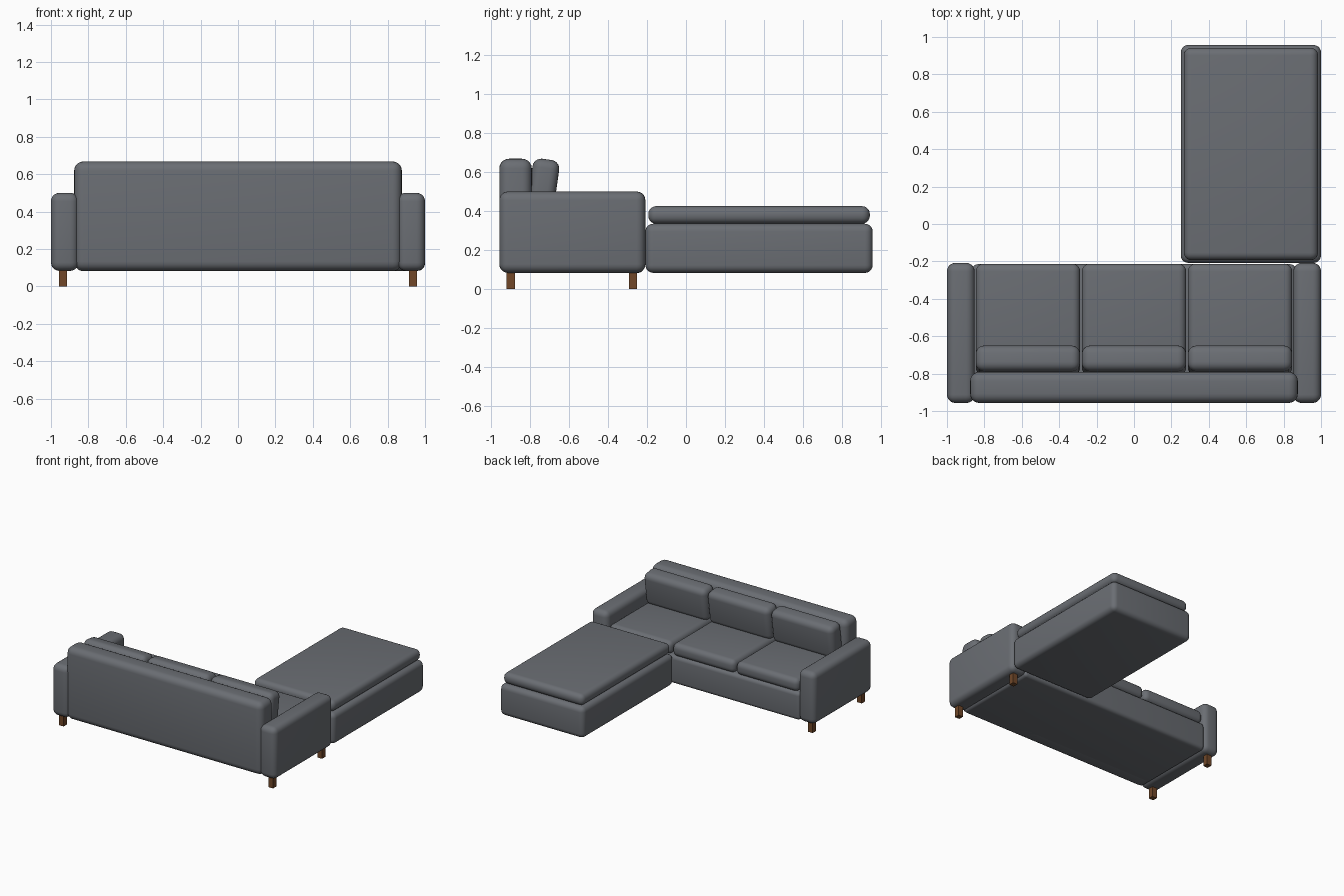
import bpy
import math

cube = bpy.data.objects.get("Cube")
if cube:
    bpy.data.objects.remove(cube, do_unlink=True)


def material(name, rgb):
    m = bpy.data.materials.new(name)
    m.use_nodes = True
    m.diffuse_color = (*rgb, 1)
    m.node_tree.nodes["Principled BSDF"].inputs["Base Color"].default_value = (*rgb, 1)
    return m


fabric = material("grey_fabric", (0.145, 0.155, 0.172))
wood = material("brown_wood", (0.165, 0.064, 0.022))


def block(name, xs, ys, zs, mat, radius=0, tilt=0):
    """Box between the given ranges, with rounded edges if radius is set."""
    spans = (xs, ys, zs)
    bpy.ops.mesh.primitive_cube_add(size=1, location=[(a + b) / 2 for a, b in spans])
    ob = bpy.context.object
    ob.name = name
    ob.data.name = name
    ob.scale = [b - a for a, b in spans]
    bpy.ops.object.transform_apply(location=False, rotation=False, scale=True)
    ob.rotation_euler.x = math.radians(tilt)
    ob.data.materials.append(mat)
    if radius:
        bevel = ob.modifiers.new("rounding", 'BEVEL')
        bevel.width = radius
        bevel.segments = 5
        bevel.limit_method = 'NONE'
        bpy.ops.object.modifier_apply(modifier=bevel.name)
        bpy.ops.object.shade_smooth_by_angle(angle=math.radians(35))
    return ob


FLOOR_GAP = 0.083

# Sofa body
block("seat_base", (-0.865, 0.865), (-0.94, -0.215), (FLOOR_GAP, 0.31), fabric, 0.03)
block("backrest", (-0.876, 0.876), (-0.957, -0.79), (FLOOR_GAP, 0.668), fabric, 0.05)

# Arms, each standing on two legs
for side, s in (("left", 1), ("right", -1)):
    block(side + "_arm", sorted((s * 0.852, s)), (-0.957, -0.208), (FLOOR_GAP, 0.5), fabric, 0.045)
    for end, y in (("back", -0.898), ("front", -0.272)):
        x = s * 0.935
        block(f"{side}_{end}_leg", (x - 0.021, x + 0.021), (y - 0.021, y + 0.021), (0, 0.1), wood)

# Three seat cushions and three leaning back cushions
for side, x in (("right", -0.567), ("middle", 0), ("left", 0.567)):
    xs = (x - 0.279, x + 0.279)
    block(side + "_seat_cushion", xs, (-0.79, -0.213), (0.305, 0.41), fabric, 0.04)
    block(side + "_back_cushion", xs, (-0.8, -0.662), (0.395, 0.666), fabric, 0.045, tilt=-8)

# Chaise
block("chaise_base", (0.25, 1), (-0.208, 0.957), (FLOOR_GAP, 0.335), fabric, 0.04)
block("chaise_cushion", (0.266, 0.984), (-0.193, 0.942), (0.335, 0.425), fabric, 0.04)
